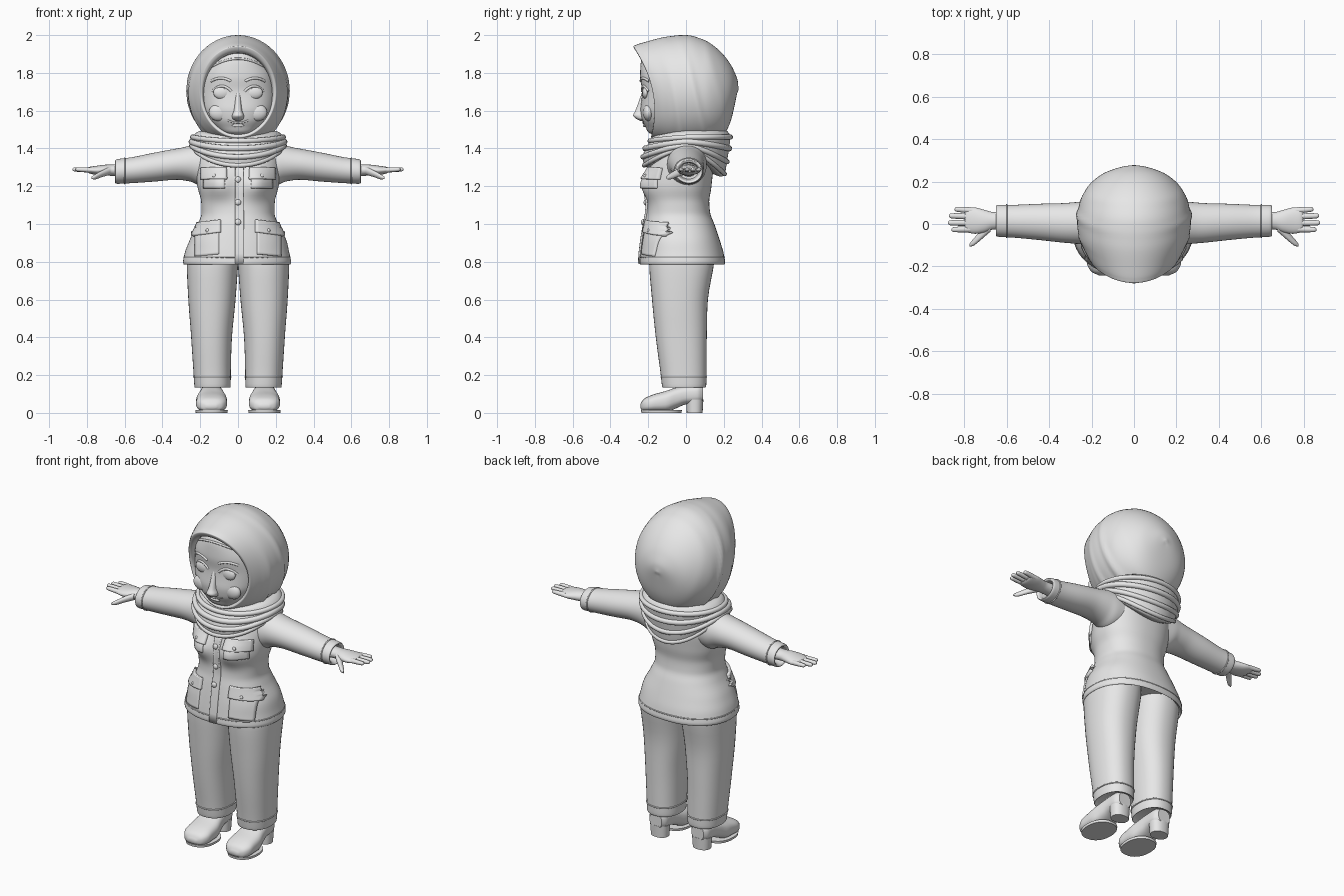
import bpy, bmesh, math
from mathutils import Vector, Matrix
from mathutils.bvhtree import BVHTree

if "Cube" in bpy.data.objects:
    bpy.data.objects.remove(bpy.data.objects["Cube"])

GREY = (0.8, 0.8, 0.8, 1)
clay = bpy.data.materials.new("clay_grey")
clay.use_nodes = True
clay.diffuse_color = GREY
clay.node_tree.nodes["Principled BSDF"].inputs["Base Color"].default_value = GREY
parts = []


def add(name, data, mirror=False):
    obj = bpy.data.objects.new(name, data)
    bpy.context.scene.collection.objects.link(obj)
    data.materials.append(clay)
    if mirror:
        obj.modifiers.new("mirror", 'MIRROR').use_mirror_merge = False
    parts.append(obj)
    return obj


def finish(name, bm, mirror=False):
    bmesh.ops.recalc_face_normals(bm, faces=bm.faces)
    mesh = bpy.data.meshes.new(name)
    bm.to_mesh(mesh)
    bm.free()
    return add(name, mesh, mirror)


def refine(rows, steps):
    """Smooth in-between sections without overshoot."""
    d = [[b - a for a, b in zip(p, q)] for p, q in zip(rows, rows[1:])]

    def slope(i, k):
        if i == 0 or i == len(d):
            return d[min(i, len(d) - 1)][k]
        u, v = d[i - 1][k], d[i][k]
        return 2 * u * v / (u + v) if u * v > 0 else 0

    out = []
    for i, p in enumerate(rows[:-1]):
        for s in range(steps):
            t = s / steps
            h = t * t * (3 - 2 * t)
            out.append([a + h * d[i][k] + (t - 2 * t * t + t ** 3) * slope(i, k)
                        + (t ** 3 - t * t) * slope(i + 1, k) for k, a in enumerate(p)])
    return out + [list(rows[-1])]


def loft(name, rows, section, seg=40, steps=5, mirror=False, tweak=None):
    bm = bmesh.new()
    rings = [[bm.verts.new(section(r, math.tau * i / seg)) for i in range(seg)]
             for r in refine(rows, steps)]
    for a, b in zip(rings, rings[1:]):
        for i in range(seg):
            j = (i + 1) % seg
            bm.faces.new((a[i], a[j], b[j], b[i]))
    bm.faces.new(rings[0])
    bm.faces.new(rings[-1])
    if tweak:
        for v in bm.verts:
            tweak(v.co)
    return finish(name, bm, mirror)


def power(v, e):
    return math.copysign(abs(v) ** e, v)


# Section shapes: upright, along x, along y, hood, draped collar
def upright(r, a, e=0.88):
    x, y, z, rx, ry = r
    return Vector((x + rx * power(math.cos(a), e), y + ry * power(math.sin(a), e), z))


def across(r, a):
    x, y, z, ry, rz = r
    return Vector((x, y + ry * math.cos(a), z + rz * math.sin(a)))


def lengthwise(r, a):
    y, x, low, high, rx = r
    return Vector((x + rx * power(math.cos(a), 0.75), y,
                   (low + high) / 2 + (high - low) / 2 * power(math.sin(a), 0.75)))


def hood_section(r, a):
    yt, yb, zt, zb, rx, bow = r
    s, c = math.sin(a), math.cos(a)
    fold = 0.05 * max(0, math.sin(42 * yt + 3.5 * c)) ** 2
    fold *= math.exp(-((yt - 0.03) / 0.13) ** 2) * (0.6 - 0.5 * c)
    y = yb + (yt - yb) * (1 + c) / 2 + bow * s * s
    return Vector((rx * s * (1 + fold), y, (zt + zb) / 2 + (zt - zb) / 2 * c * (1 + fold)))


def collar_section(r, a):
    zf, zs, zb, rx, yf, yb = r
    s = math.sin(a)
    end = zf if s < 0 else zb
    return Vector((rx * math.cos(a), (yf + yb) / 2 + (yb - yf) / 2 * s,
                   zs + (end - zs) * abs(s) ** 1.5))


def strand(name, points, radius, closed=False):
    curve = bpy.data.curves.new(name, 'CURVE')
    curve.dimensions = '3D'
    curve.bevel_depth = radius
    curve.bevel_resolution = 3
    curve.use_fill_caps = True
    spline = curve.splines.new('POLY')
    spline.points.add(len(points) - 1)
    for p, co in zip(spline.points, points):
        p.co = (*co, 1)
    spline.use_cyclic_u = closed
    return add(name, curve)


def loop(name, row, section, radius, seg=56):
    return strand(name, [section(row, math.tau * i / seg) for i in range(seg)], radius, True)


def surface(obj):
    mesh = obj.data
    tree = BVHTree.FromPolygons([v.co for v in mesh.vertices],
                                [p.vertices[:] for p in mesh.polygons])

    def project(x, z):
        probe = Vector((x, -1, z))
        hit = tree.ray_cast(probe, Vector((0, 1, 0)))[0]
        return hit or tree.find_nearest(Vector((x, -0.1, z)))[0]
    return project


def ball(name, centre, size, mirror=False):
    bm = bmesh.new()
    bmesh.ops.create_uvsphere(bm, u_segments=24, v_segments=14, radius=1,
                              matrix=Matrix.Translation(centre) @ Matrix.Diagonal((*size, 1)))
    return finish(name, bm, mirror)


# Shoes and trousers
loft("shoes", [(-.242, .14, .025, .045, .025), (-.225, .14, .008, .072, .06),
               (-.18, .14, .004, .095, .082), (-.11, .14, .004, .115, .082),
               (-.05, .14, .025, .135, .07), (0, .14, .045, .145, .062),
               (.06, .14, .05, .15, .058), (.09, .14, .06, .14, .04)],
     lengthwise, 32, 4, True)
loft("shoe_soles", [(.14, -.13, 0, .084, .106), (.14, -.13, .014, .086, .108)], upright, 32, 1, True)
loft("shoe_heels", [(.14, .046, 0, .052, .042), (.14, .046, .07, .057, .046)], upright, 32, 2, True)
loft("trouser_legs", [(.135, -.01, .15, .075, .095), (.135, -.01, .135, .093, .113),
                      (.135, -.01, .145, .096, .117), (.137, -.014, .22, .099, .122),
                      (.14, -.025, .4, .108, .135), (.138, -.032, .6, .125, .148),
                      (.135, -.023, .8, .136, .172), (.13, -.02, .88, .12, .16)],
     upright, 40, 4, True)
for side in (-1, 1):
    loop("trouser_hem", (side * .136, -.012, .19, .098, .12), upright, .004)


# Jacket with a shaped bust
def bust(co):
    if co.y < -0.03:
        co.y -= .045 * math.exp(-((abs(co.x) - .1) / .07) ** 2 - ((co.z - 1.21) / .075) ** 2)


jacket = loft("jacket", [(-.005, -.02, .83, .24, .18), (-.005, -.02, .795, .272, .212),
                         (-.005, -.02, .785, .28, .222), (-.005, -.02, .8, .286, .227),
                         (-.005, -.022, .85, .276, .22), (0, -.028, .92, .254, .205),
                         (0, -.035, 1, .213, .185), (0, -.04, 1.06, .193, .168),
                         (0, -.04, 1.12, .195, .163), (0, -.035, 1.2, .215, .17),
                         (0, -.02, 1.3, .225, .165), (0, -.01, 1.38, .21, .15),
                         (0, 0, 1.43, .17, .13), (0, 0, 1.48, .1, .1)],
              upright, 64, 5, tweak=bust)
loop("jacket_hem_seam", (-.005, -.021, .825, .28, .223), upright, .004)
on_jacket = surface(jacket)


def plate(name, x0, x1, z0, z1, depth, slope=0, mirror=True):
    bm = bmesh.new()
    bmesh.ops.create_grid(bm, x_segments=10, y_segments=10, size=0.5)
    for v in bm.verts:
        x = x0 + (v.co.x + .5) * (x1 - x0)
        v.co = on_jacket(x, z0 + (v.co.y + .5) * (z1 - z0) + slope * (x - x0))
    obj = finish(name, bm, mirror)
    solid = obj.modifiers.new("thickness", 'SOLIDIFY')
    solid.thickness, solid.offset = depth * 2, 0


plate("breast_pockets", .07, .18, 1.19, 1.27, .007)
plate("breast_pocket_flaps", .06, .19, 1.235, 1.295, .015)
plate("hip_pockets", .1, .225, .84, .96, .008, -.1)
plate("hip_pocket_flaps", .09, .235, .955, 1.02, .017, -.15)
plate("front_placket", -.015, .03, .79, 1.32, .009, 0, False)
for z in (1.235, 1.115, 1.01):
    ball("jacket_button", on_jacket(0, z) - Vector((0, .01, 0)), (.016, .01, .016))
for x, z in ((.125, 1.255), (.16, .965)):
    ball("pocket_buttons", on_jacket(x, z) - Vector((0, .016, 0)), (.011, .008, .011), True)

# Sleeves with open cuffs
loft("sleeves", [(.08, .01, 1.32, .1, .1), (.19, .005, 1.315, .105, .112),
                 (.25, .005, 1.32, .1, .096), (.32, .005, 1.317, .094, .083),
                 (.45, .01, 1.3, .085, .076), (.57, .013, 1.284, .077, .068),
                 (.64, .015, 1.278, .075, .065), (.65, .015, 1.277, .069, .059),
                 (.645, .015, 1.277, .06, .05), (.6, .015, 1.28, .05, .042)],
     across, 36, 5, True)
for side in (-1, 1):
    loop("cuff_seam", (side * .6, .014, 1.281, .076, .067), across, .004)

# Hands
loft("palms", [(.59, .015, 1.285, .042, .034), (.66, .015, 1.285, .041, .03),
               (.7, .013, 1.285, .052, .029), (.75, .016, 1.284, .062, .024),
               (.785, .019, 1.285, .059, .018), (.797, .019, 1.286, .05, .011)],
     across, 28, 4, True)
for i, (y, tip) in enumerate(((.063, .845), (.035, .872), (.005, .877), (-.024, .86))):
    loft("finger_" + str(i + 1), [(.76, y, 1.285, .015, .014), (tip - .03, y * 1.08, 1.288, .013, .012),
                                  (tip - .008, y * 1.1, 1.289, .011, .01),
                                  (tip, y * 1.1, 1.289, .004, .004)], across, 16, 3, True)
loft("thumbs", [(.675, -.01, 1.283, .025, .022), (.72, -.052, 1.266, .022, .018),
                (.755, -.085, 1.25, .017, .014), (.775, -.1, 1.244, .006, .006)],
     across, 18, 4, True)

# Face
face = loft("face", [(0, -.13, 1.468, .03, .03), (0, -.125, 1.482, .075, .07),
                     (0, -.1, 1.515, .125, .115), (0, -.07, 1.56, .17, .165),
                     (0, -.05, 1.62, .2, .19), (0, -.045, 1.7, .208, .188),
                     (0, -.045, 1.78, .2, .198), (0, -.045, 1.85, .165, .195),
                     (0, -.045, 1.9, .12, .18), (0, -.045, 1.93, .06, .13)], upright, 56, 5)
on_face = surface(face)


def face_arc(name, points, radius):
    strand(name, [on_face(x, z) for x, z in points], radius)


loft("nose", [(0, -.215, 1.545, .012, .025), (0, -.235, 1.56, .03, .033),
              (0, -.24, 1.575, .031, .04), (0, -.235, 1.6, .022, .033),
              (0, -.22, 1.66, .016, .026), (0, -.21, 1.72, .012, .014)], upright, 24, 4)
ball("eyes", on_face(.085, 1.695) + Vector((0, .008, 0)), (.046, .018, .034), True)
ball("cheeks", on_face(.1, 1.59) + Vector((0, .02, 0)), (.055, .028, .045), True)
ball("lower_lip", on_face(0, 1.522), (.032, .009, .009))
span = [i / 8 for i in range(-8, 9)]
face_arc("smile", [(.055 * t, 1.535 + .014 * t * t) for t in span], .005)
face_arc("underscarf_edge", [(.15 * t, 1.875 - .05 * t * t) for t in span], .006)
for side in (-1, 1):
    face_arc("eyelid", [(side * (.085 + .05 * t), 1.73 - .028 * t * t) for t in span], .007)
    face_arc("eyebrow", [(side * (.09 + .052 * t), 1.772 - .016 * t * t) for t in span], .007)

# Head scarf: hood, draped collar and its folds
loft("scarf_hood", [(-.1, -.04, 1.9, 1.49, .17, .02), (-.24, -.165, 1.905, 1.478, .183, .045),
                    (-.268, -.18, 1.92, 1.472, .19, .05), (-.278, -.185, 1.94, 1.46, .2, .055),
                    (-.26, -.17, 1.95, 1.45, .213, .055), (-.2, -.14, 1.968, 1.44, .235, .05),
                    (-.1, -.08, 1.992, 1.42, .26, .03), (0, .01, 2, 1.41, .268, .01),
                    (.1, .1, 1.972, 1.42, .256, 0), (.19, .19, 1.905, 1.46, .205, 0),
                    (.25, .235, 1.82, 1.54, .135, 0), (.275, .26, 1.75, 1.64, .055, 0),
                    (.278, .27, 1.71, 1.69, .01, 0)], hood_section, 72, 6)
drape = [(1.47, 1.5, 1.5, .15, -.12, .12), (1.465, 1.49, 1.5, .21, -.175, .2),
         (1.44, 1.46, 1.46, .24, -.19, .235), (1.4, 1.435, 1.4, .246, -.215, .228),
         (1.355, 1.415, 1.33, .245, -.228, .217), (1.31, 1.4, 1.265, .232, -.222, .205),
         (1.3, 1.39, 1.25, .215, -.205, .185), (1.31, 1.38, 1.27, .17, -.14, .13)]
loft("scarf_collar", drape, collar_section, 64, 5)
for row, radius in zip(drape[2:6], (.014, .016, .014, .012)):
    loop("scarf_fold", row, collar_section, radius)

# Smooth shading on every part
for obj in bpy.context.selected_objects:
    obj.select_set(False)
for obj in parts:
    if obj.type == 'MESH':
        obj.select_set(True)
        bpy.context.view_layer.objects.active = obj
bpy.ops.object.shade_smooth_by_angle(angle=math.radians(45))
